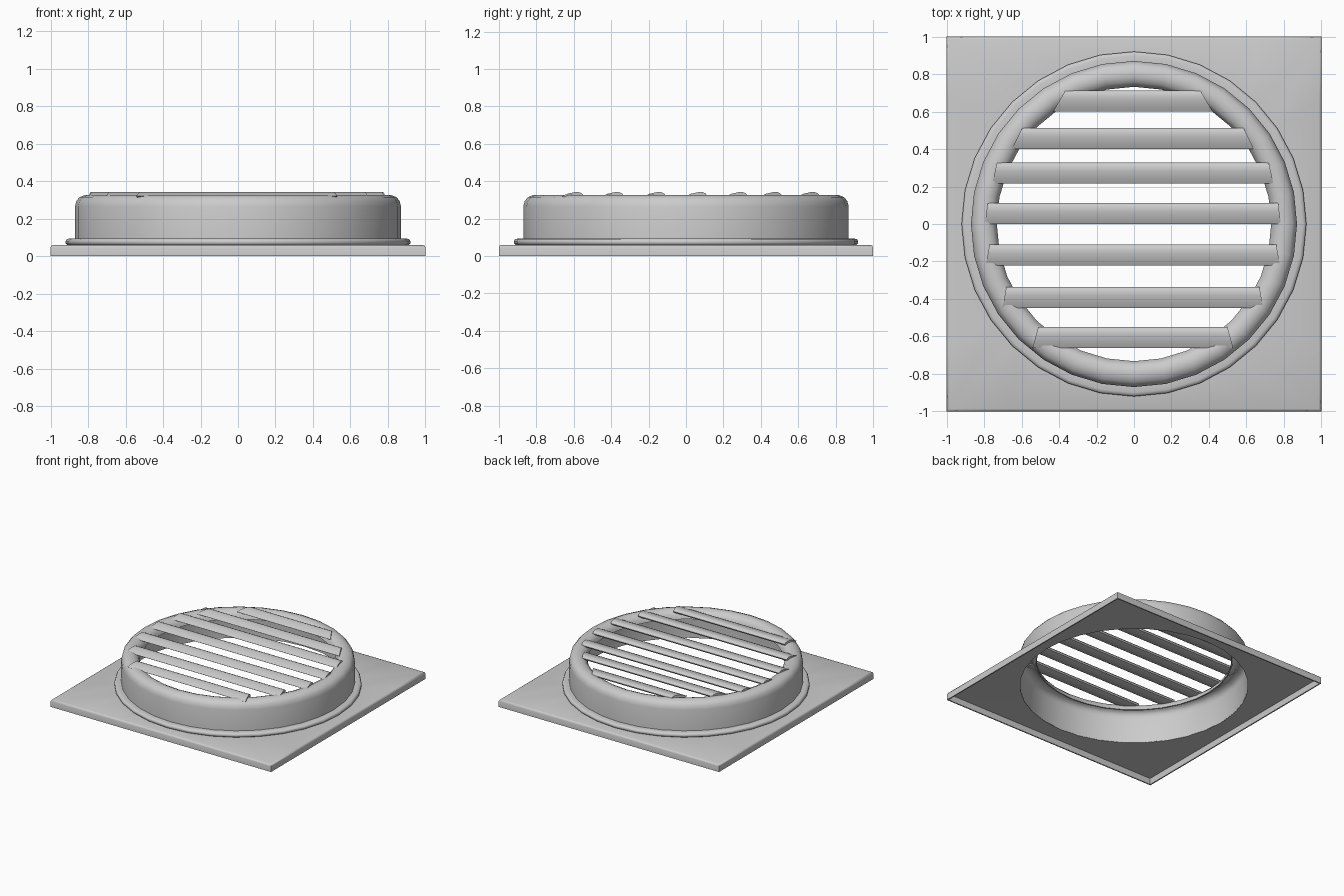
import bpy, bmesh
from math import cos, sin, pi, radians

if "Cube" in bpy.data.objects:
    bpy.data.objects.remove(bpy.data.objects["Cube"])

SIDES = 32


def finish(name, bm, smooth=None):
    bmesh.ops.recalc_face_normals(bm, faces=bm.faces[:])
    mesh = bpy.data.meshes.new(name)
    bm.to_mesh(mesh)
    bm.free()
    ob = bpy.data.objects.new(name, mesh)
    bpy.context.collection.objects.link(ob)
    if smooth:
        bpy.ops.object.select_all(action='DESELECT')
        ob.select_set(True)
        bpy.context.view_layer.objects.active = ob
        bpy.ops.object.shade_smooth_by_angle(angle=radians(smooth))
    return ob


def lathe(name, profile, smooth=None, square_from=9):
    """Closed (r, z) profile swept round z; r >= square_from follows a square."""
    bm = bmesh.new()
    rings = []
    for i in range(SIDES):
        a = 2 * pi * i / SIDES
        k = 1 / max(abs(cos(a)), abs(sin(a)))
        rings.append([bm.verts.new((r * (k if r >= square_from else 1) * cos(a),
                                    r * (k if r >= square_from else 1) * sin(a), z))
                      for r, z in profile])
    n = len(profile)
    for i in range(SIDES):
        p, q = rings[i], rings[(i + 1) % SIDES]
        for j in range(n):
            bm.faces.new((p[j], q[j], q[(j + 1) % n], p[(j + 1) % n]))
    return finish(name, bm, smooth)


# square mounting plate: thin top with a short skirt, hollow underneath
lathe("base_plate", [(0.86, 0.06), (0.986, 0.06), (0.996, 0.056), (1, 0.046), (1, 0),
                     (0.99, 0), (0.986, 0.048), (0.86, 0.052)],
      smooth=60, square_from=0.98)

# low flange around the collar
lathe("flange_ring", [(0.865, 0.058), (0.912, 0.06), (0.92, 0.068), (0.92, 0.08),
                      (0.914, 0.09), (0.9, 0.094), (0.865, 0.094)], smooth=70)

# thin collar with a rounded lip curling inwards
lathe("collar", [(0.87, 0.054), (0.87, 0.265), (0.862, 0.295), (0.845, 0.315),
                 (0.815, 0.327), (0.785, 0.327), (0.757, 0.315), (0.74, 0.295),
                 (0.732, 0.265), (0.742, 0.265), (0.75, 0.29), (0.765, 0.306),
                 (0.787, 0.316), (0.813, 0.316), (0.838, 0.306), (0.852, 0.29),
                 (0.859, 0.265), (0.859, 0.054)], smooth=40)

# slats: centre y, half length at front edge, half length at back edge
SLATS = [(-0.605, 0.535, 0.505), (-0.39, 0.695, 0.675), (-0.165, 0.785, 0.765),
         (0.057, 0.79, 0.775), (0.272, 0.75, 0.725), (0.457, 0.645, 0.59),
         (0.657, 0.425, 0.36)]
# tilted blade, low at the front, with a rounded back edge
SECTION = [(-0.057, 0.32), (-0.03, 0.333), (0.01, 0.342), (0.032, 0.342),
           (0.048, 0.335), (0.055, 0.325), (0.05, 0.314), (0.02, 0.308),
           (-0.045, 0.312)]
for i, (yc, front, back) in enumerate(SLATS):
    bm = bmesh.new()
    ends = []
    for side in (-1, 1):
        loop = []
        for y, z in SECTION:
            t = (y + 0.055) / 0.11
            half = front + (back - front) * t
            loop.append(bm.verts.new((side * half - 0.006, yc + y, z)))
        ends.append(loop)
        bm.faces.new(loop)
    n = len(SECTION)
    for j in range(n):
        k = (j + 1) % n
        bm.faces.new((ends[0][j], ends[1][j], ends[1][k], ends[0][k]))
    finish(f"slat_{i + 1}", bm, smooth=50)
